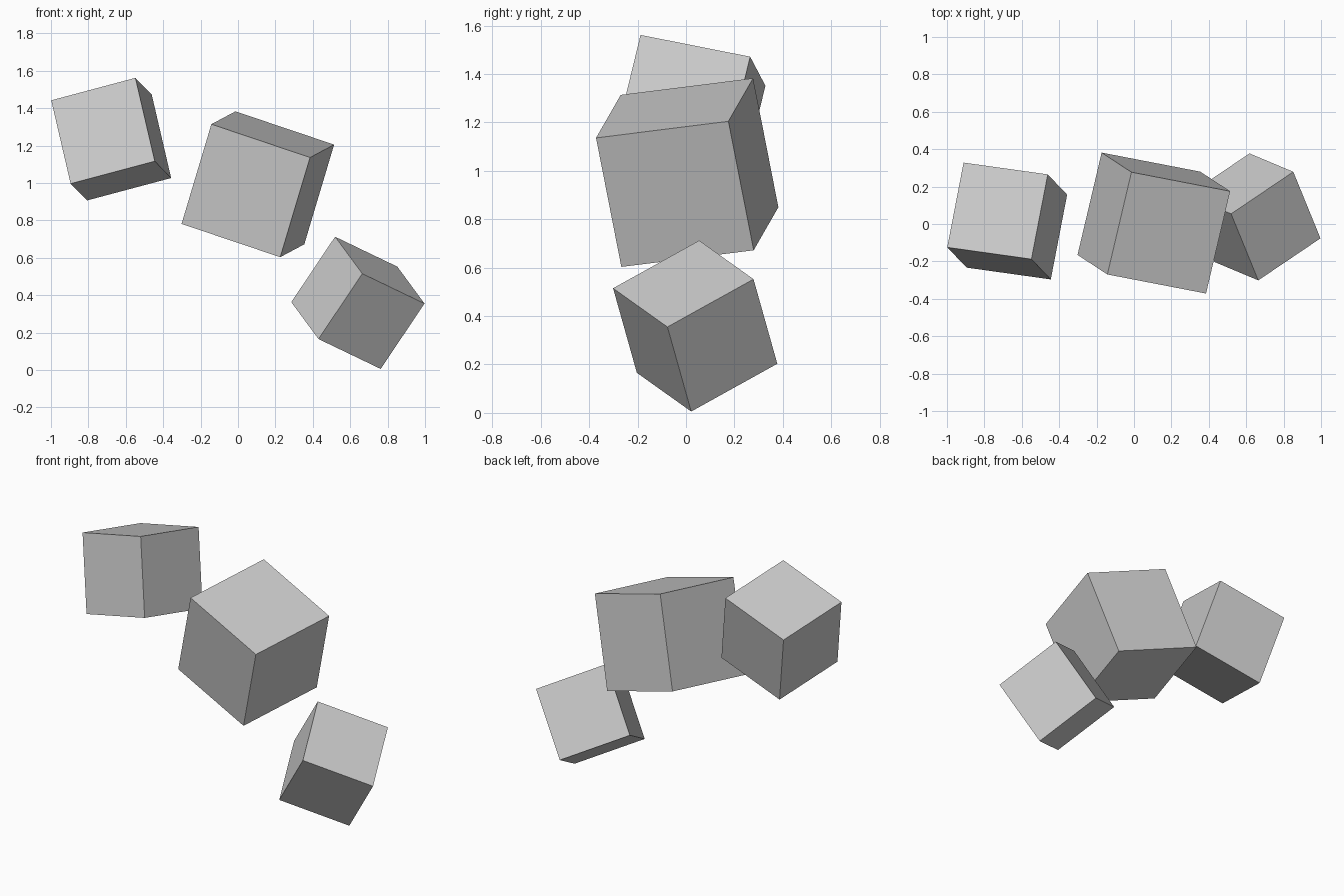
import bpy
from mathutils import Vector, Matrix

if "Cube" in bpy.data.objects:
    bpy.data.objects.remove(bpy.data.objects["Cube"])


def tumbling_cube(name, size, centre, edge_a, edge_b):
    """Cube whose local x and y edges follow the two given directions."""
    x = Vector(edge_a).normalized()
    y = Vector(edge_b)
    y = (y - x * y.dot(x)).normalized()
    rotation = Matrix((x, y, x.cross(y))).transposed()
    bpy.ops.mesh.primitive_cube_add(size=size, location=centre,
                                    rotation=rotation.to_euler())
    bpy.context.object.name = name


# Three loose cubes, tumbling down from upper left to lower right
tumbling_cube("upper_cube", 0.47, (-0.678, 0.016, 1.234),
              (-0.45, 0.063, -0.12), (0.087, 0.453, -0.09))
tumbling_cube("middle_cube", 0.566, (0.106, 0.005, 0.993),
              (-0.528, 0.102, 0.178), (0.128, 0.547, 0.069))
tumbling_cube("lower_cube", 0.432, (0.641, 0.038, 0.359),
              (-0.145, 0.355, 0.197), (0.331, 0.22, -0.16))
